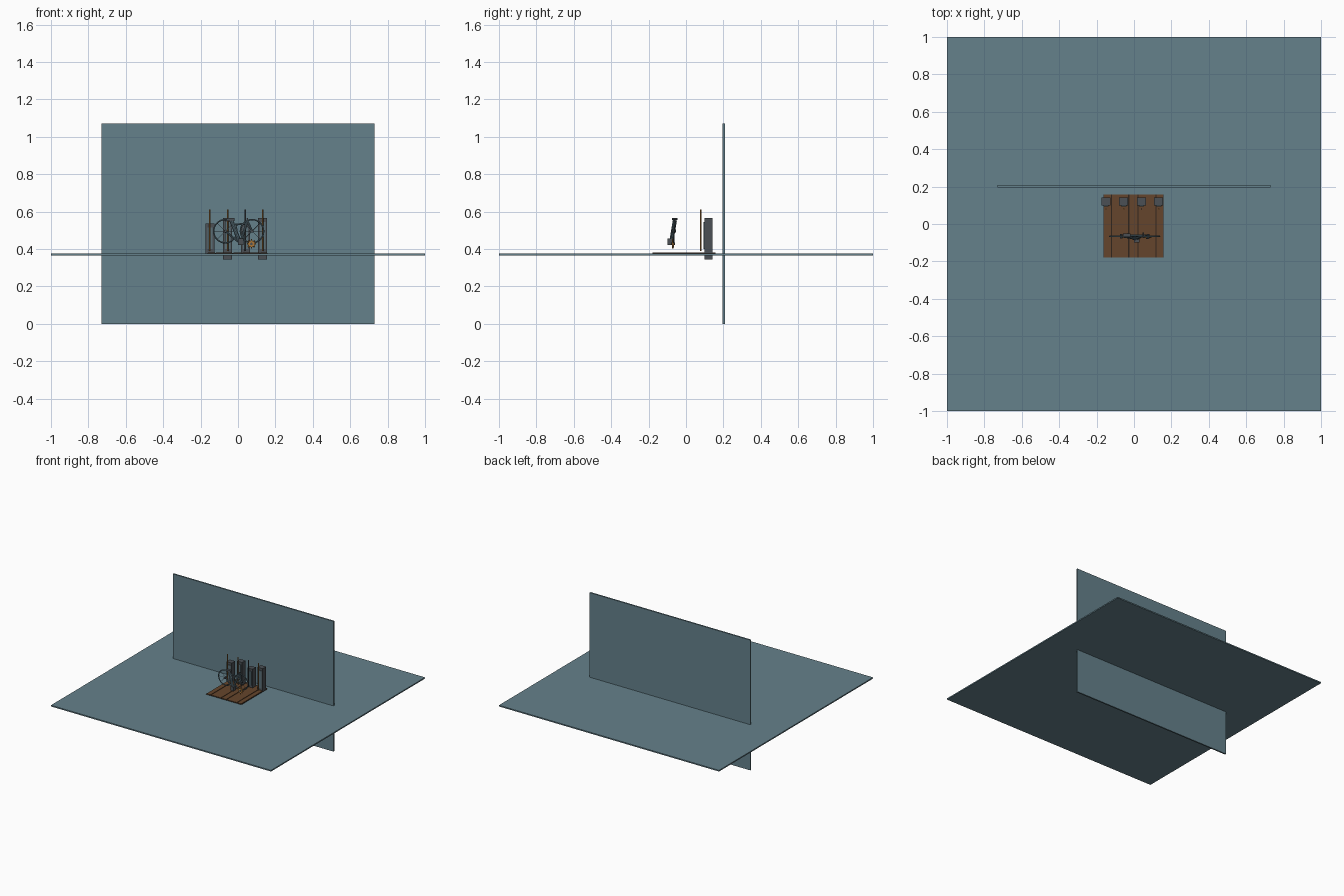
import bpy, math
from mathutils import Vector, Matrix

cube = bpy.data.objects.get("Cube")
if cube:
    bpy.data.objects.remove(cube, do_unlink=True)


def material(name, rgb):
    m = bpy.data.materials.new(name)
    m.use_nodes = True
    color = (*rgb, 1)
    m.diffuse_color = color
    m.node_tree.nodes["Principled BSDF"].inputs["Base Color"].default_value = color
    return m


slate = material("slate blue", (0.13, 0.22, 0.26))
wood = material("brown wood", (0.13, 0.06, 0.025))
seam = material("dark seam", (0.03, 0.018, 0.012))
iron = material("dark iron", (0.07, 0.08, 0.09))
steel = material("blue steel", (0.10, 0.16, 0.19))
brass = material("brass", (0.40, 0.18, 0.04))


def finish(name, mat, smooth=False):
    ob = bpy.context.object
    ob.name = name
    ob.data.materials.append(mat)
    if smooth:
        bpy.ops.object.shade_smooth_by_angle()
    return ob


def box(name, low, high, mat):
    low, high = Vector(low), Vector(high)
    bpy.ops.mesh.primitive_cube_add(size=1, location=(low + high) / 2)
    bpy.context.object.data.transform(Matrix.Diagonal((*(high - low), 1)))
    return finish(name, mat)


def rod(name, a, b, radius, mat, sides=10):
    a, b = Vector(a), Vector(b)
    bpy.ops.mesh.primitive_cylinder_add(vertices=sides, radius=radius,
                                        depth=(b - a).length, location=(a + b) / 2)
    bpy.context.object.rotation_euler = (b - a).to_track_quat('Z', 'Y').to_euler()
    return finish(name, mat, True)


def ring(name, center, radius, thickness, mat):
    bpy.ops.mesh.primitive_torus_add(location=center, rotation=(math.pi / 2, 0, 0),
                                     major_radius=radius, minor_radius=thickness,
                                     major_segments=32, minor_segments=8)
    return finish(name, mat, True)


# Ground and wall panels
box("floor", (-1, -1, 0.365), (1, 1, 0.375), slate)
box("back_wall", (-0.73, 0.196, 0), (0.73, 0.208, 1.07), slate)

# Plank deck with dark seams
box("deck_base", (-0.163, -0.18, 0.372), (0.157, 0.157, 0.378), seam)
edges = [-0.163, -0.121, -0.028, 0.021, 0.117, 0.157]
for i, (a, b) in enumerate(zip(edges, edges[1:])):
    box(f"plank_{i + 1}", (a + 0.003, -0.18, 0.375), (b - 0.003, 0.157, 0.382), wood)

# Row of posts, alternately short and tall, each with a slim rod in front
for i, x in enumerate([-0.15, -0.055, 0.04, 0.132]):
    tall = i % 2
    bottom, top = (0.345, 0.565) if tall else (0.375, 0.535)
    box(f"post_{i + 1}", (x - 0.024, 0.098, bottom), (x + 0.024, 0.142, top), iron)
    box(f"post_panel_{i + 1}", (x - 0.014, 0.094, 0.40), (x + 0.014, 0.099, top - 0.02), steel)
    rod(f"slim_rod_{i + 1}", (x, 0.08, 0.39), (x, 0.08, 0.61), 0.004,
        iron if i == 2 else brass, 8)

# Bicycle: two wheels with hubs and spokes
for side, x in (("right", -0.068), ("left", 0.075)):
    c = Vector((x, -0.066, 0.495))
    ring(f"{side}_wheel", c, 0.062, 0.004, steel)
    rod(f"{side}_hub", c - Vector((0, 0.012, 0)), c + Vector((0, 0.012, 0)), 0.008, iron)
    for k in range(4):
        a = k * math.pi / 4
        d = Vector((math.cos(a), 0, math.sin(a))) * 0.06
        rod(f"{side}_spoke_{k + 1}", c - d, c + d, 0.0012, steel, 6)

# Slanting frame tubes
low = (0.012, -0.08, 0.43)
saddle = (-0.035, -0.06, 0.55)
head = (0.05, -0.06, 0.55)
rod("seat_tube", low, saddle, 0.011, steel)
rod("down_tube", low, head, 0.007, steel)
rod("top_tube", (-0.028, -0.062, 0.53), (0.045, -0.062, 0.535), 0.005, steel)
rod("fork", head, (0.075, -0.066, 0.495), 0.006, steel)
rod("rear_stay", low, (-0.068, -0.066, 0.495), 0.005, steel)
box("saddle", (-0.058, -0.07, 0.55), (-0.018, -0.05, 0.565), iron)
rod("handlebar", (0.05, -0.075, 0.56), (0.05, -0.045, 0.56), 0.005, iron)
box("crank_case", (0.0, -0.10, 0.42), (0.03, -0.07, 0.455), iron)

# Brass gear with teeth
gear = Vector((0.072, -0.07, 0.427))
rod("gear", gear - Vector((0, 0.006, 0)), gear + Vector((0, 0.006, 0)), 0.018, brass, 20)
for k in range(8):
    a = k * math.pi / 4
    d = Vector((math.cos(a), 0, math.sin(a)))
    rod(f"gear_tooth_{k + 1}", gear + d * 0.014, gear + d * 0.025, 0.004, brass, 6)
rod("gear_hub", gear - Vector((0, 0.01, 0)), gear + Vector((0, 0.01, 0)), 0.007, iron)
